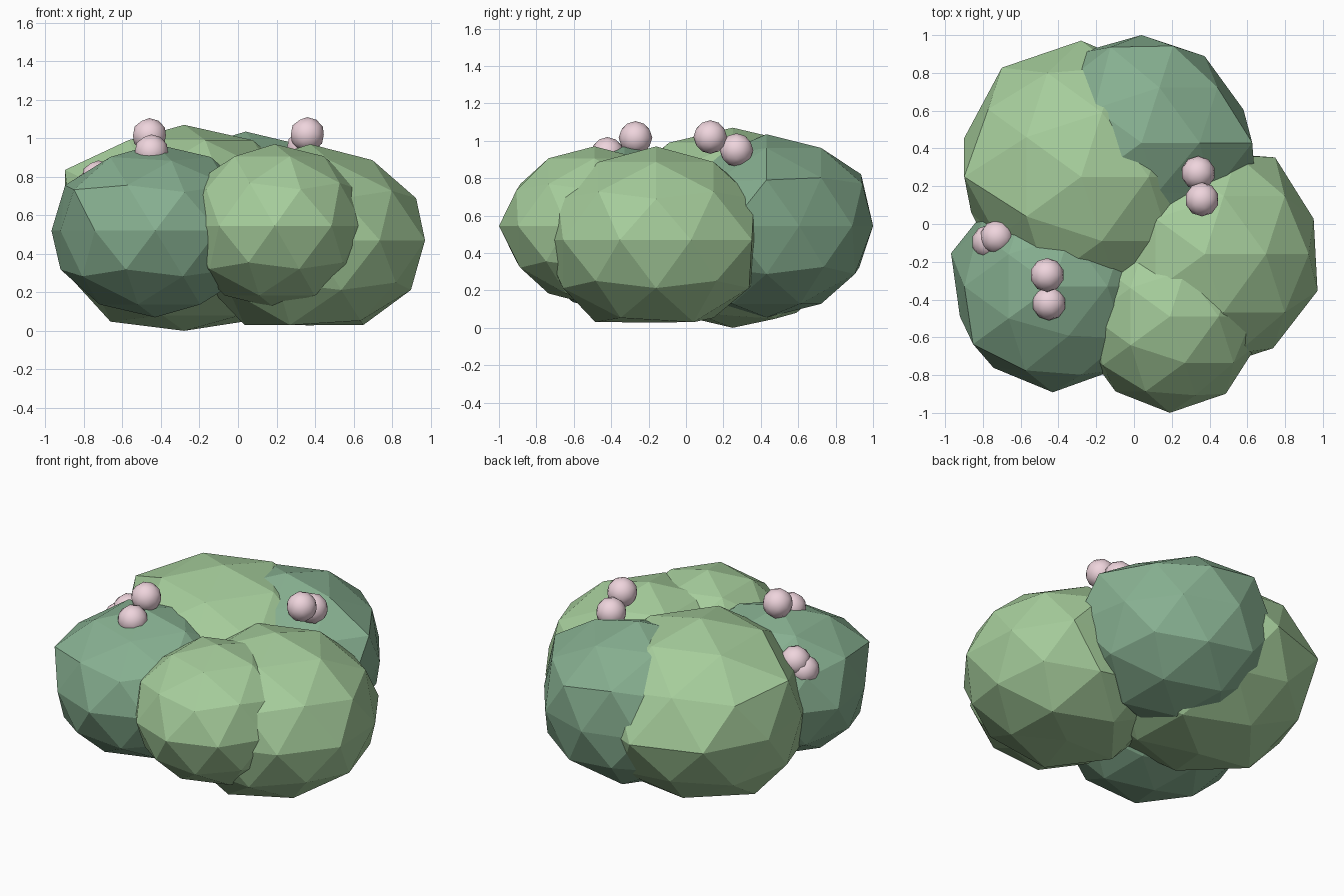
import bpy
from math import radians, cos, sin, sqrt
from mathutils import Vector


def material(name, rgb):
    m = bpy.data.materials.new(name)
    m.diffuse_color = (*rgb, 1)
    return m


LIGHT = material("light_leaf", (0.38, 0.61, 0.33))
DARK = material("dark_leaf", (0.24, 0.43, 0.28))
PINK = material("pink_berry", (0.86, 0.66, 0.72))


def ball(name, centre, radius, height, mat, dents=()):
    """Flat-shaded icosphere; dents = (azimuth, unit height, radial factor)."""
    bpy.ops.mesh.primitive_ico_sphere_add(subdivisions=2, radius=1, location=centre)
    ob = bpy.context.object
    ob.name = name
    ob.data.materials.append(mat)
    verts = ob.data.vertices
    base = [v.co.copy() for v in verts]
    for az, h, f in dents:
        a, r = radians(az), sqrt(max(0, 1 - h * h))
        d = Vector((r * cos(a), r * sin(a), h))
        i = max(range(len(base)), key=lambda k: base[k].dot(d))
        verts[i].co = base[i] * f
    for v in verts:
        v.co = (v.co.x * radius, v.co.y * radius, v.co.z * height)
    return ob


# Leaf clumps, each slightly uneven
ball("leaf_clump_back_left", (-0.28, 0.25, 0.535), 0.68, 0.535, LIGHT,
     [(90, 0, 1.06), (126, 0, 1.05), (162, 0, 0.96), (198, 0, 0.90),
      (180, 0.526, 1.07), (216, 0.447, 0.9), (180, -0.851, 1.07),
      (36, -0.851, 1.07)])
ball("leaf_clump_back_right", (0.04, 0.43, 0.545), 0.585, 0.49, DARK,
     [(0, 0.447, 1.12), (-18, 0, 1.08), (90, 0, 0.975), (54, 0, 0.97),
      (18, 0, 0.97), (72, 0.447, 1.03), (108, 0.526, 1.07),
      (288, 0.851, 0.9), (324, 0.526, 0.93)])
ball("leaf_clump_right", (0.375, -0.16, 0.47), 0.615, 0.49, LIGHT,
     [(-18, 0, 1.02), (18, 0, 0.985), (54, 0, 1.03), (90, 0, 0.88),
      (0, -1, 0.9), (0, 1, 1.02),
      (36, -0.851, 1.055), (180, -0.851, 1.055), (252, -0.851, 1.055)])
ball("leaf_clump_front", (0.19, -0.49, 0.545), 0.49, 0.425, LIGHT,
     [(270, 0, 1.04), (306, 0, 1.03), (342, 0, 0.99)])
ball("leaf_clump_front_left", (-0.43, -0.33, 0.52), 0.55, 0.45, DARK,
     [(270, 0, 1.02), (234, 0, 0.97), (162, 0, 1.03), (198, 0, 0.94),
      (216, 0.447, 1.06), (288, 0.851, 0.95)])

# Berries, smooth shaded
for i, p in enumerate([(-0.46, -0.27, 1.015), (-0.45, -0.42, 0.93),
                       (-0.77, -0.095, 0.74), (-0.725, -0.07, 0.795),
                       (0.34, 0.27, 0.95), (0.36, 0.13, 1.02),
                       (0.03, -0.67, 0.785)]):
    ball(f"berry_{i + 1}", p, 0.09, 0.09, PINK)
    bpy.ops.object.shade_smooth()
